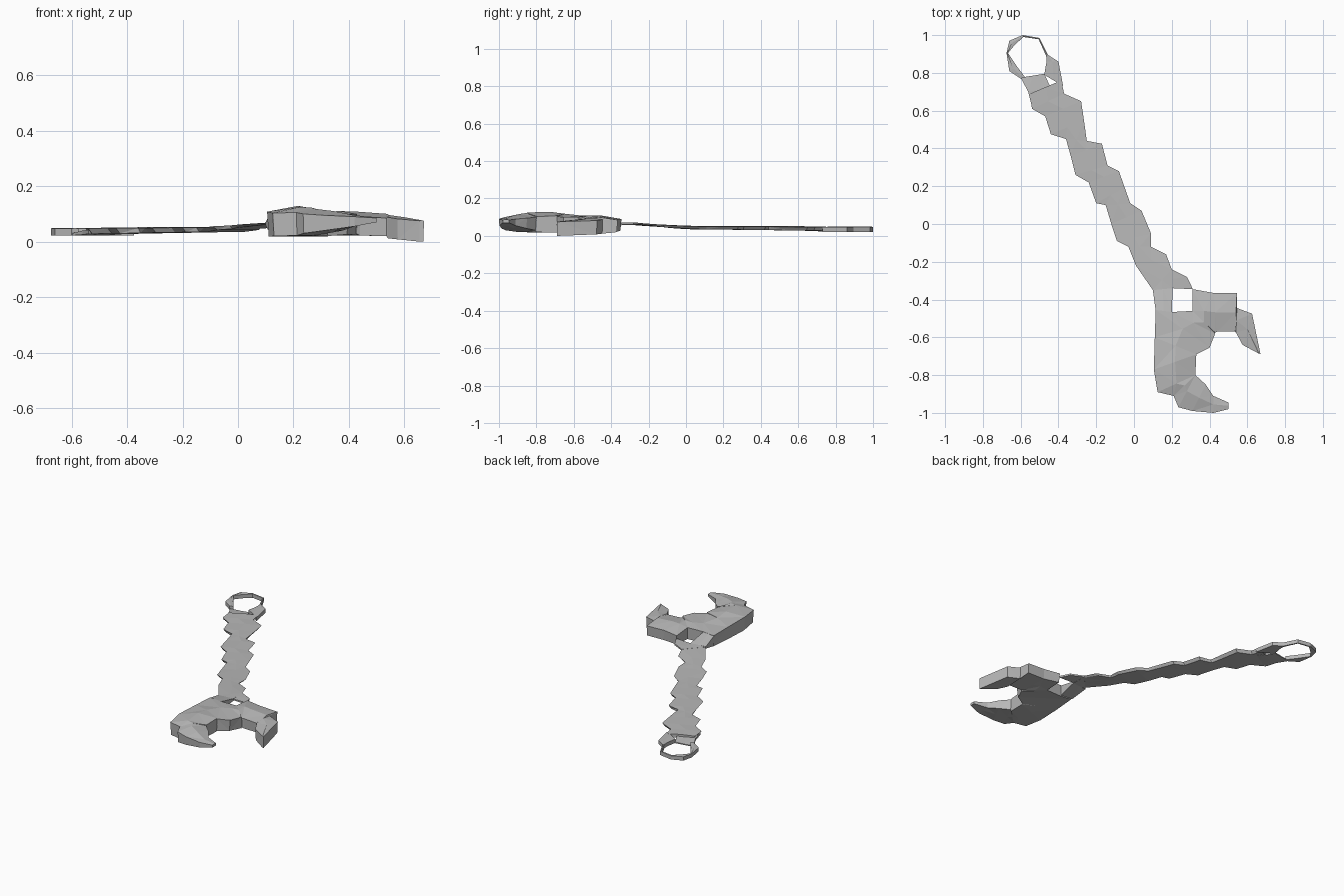
import bpy
import bmesh
from mathutils import Vector

default_cube = bpy.data.objects.get("Cube")
if default_cube:
    bpy.data.objects.remove(default_cube)

# One plain grey for the whole tool
steel = bpy.data.materials.new("plain_grey_steel")
steel.use_nodes = True
grey = (0.48, 0.48, 0.48, 1.0)
steel.diffuse_color = grey
shader = next(n for n in steel.node_tree.nodes if n.type == "BSDF_PRINCIPLED")
shader.inputs["Base Color"].default_value = grey


def cross_section(edge_a, edge_b, bottom, rim, crown, inset):
    """Six-sided section: two rims, a raised crown and a narrower underside."""
    a, b = Vector(edge_a), Vector(edge_b)
    middle = (a + b) / 2
    low_a, low_b = a.lerp(middle, inset), b.lerp(middle, inset)
    return [
        (a.x, a.y, rim), (middle.x, middle.y, crown), (b.x, b.y, rim),
        (low_b.x, low_b.y, bottom), (middle.x, middle.y, bottom),
        (low_a.x, low_a.y, bottom),
    ]


def loft(name, sections, inset=0.0):
    """Bridge a chain of cross sections into one flat-shaded solid."""
    bm = bmesh.new()
    rings = []
    for section in sections:
        points = cross_section(*section, inset)
        rings.append([bm.verts.new(point) for point in points])
    for first, second in zip(rings, rings[1:]):
        for i in range(len(first)):
            j = (i + 1) % len(first)
            bm.faces.new((first[i], first[j], second[j], second[i]))
    bm.faces.new(rings[0])
    bm.faces.new(rings[-1])
    bmesh.ops.remove_doubles(bm, verts=bm.verts, dist=0.0005)
    bmesh.ops.triangulate(bm, faces=bm.faces)
    bmesh.ops.recalc_face_normals(bm, faces=bm.faces)
    mesh = bpy.data.meshes.new(name)
    bm.to_mesh(mesh)
    bm.free()
    mesh.materials.append(steel)
    part = bpy.data.objects.new(name, mesh)
    bpy.context.collection.objects.link(part)
    return part


def handle_heights(edge_a, edge_b):
    """The shaft rises and thins gently from the ring towards the head."""
    y = (edge_a[1] + edge_b[1]) / 2
    if y > 0:
        centre, half = 0.045 - 0.008 * y, 0.009 + 0.004 * y
    else:
        centre, half = 0.045 - 0.07 * y, 0.009 + 0.018 * y
    return centre - half, centre + half * 0.7, centre + half


# Notched shaft, as pairs of right and left edge points
shaft_edges = [
    ((-.55, .69), (-.385, .76)), ((-.54, .61), (-.37, .69)),
    ((-.47, .57), (-.28, .65)), ((-.44, .475), (-.265, .55)),
    ((-.36, .45), (-.25, .44)), ((-.335, .36), (-.17, .425)),
    ((-.31, .26), (-.14, .31)), ((-.24, .22), (-.08, .28)),
    ((-.2, .11), (-.05, .195)), ((-.15, .1), (-.02, .11)),
    ((-.12, 0), (.04, .07)), ((-.09, -.09), (.09, -.05)),
    ((-.03, -.12), (.09, -.12)), ((.01, -.22), (.17, -.16)),
    ((.1, -.35), (.2, -.24)),
]
loft("handle_shaft", [(a, b, *handle_heights(a, b)) for a, b in shaft_edges],
     inset=0.16)

# Hanging ring, as pairs of outer and inner points
ring_edges = [
    ((-.60, .77), (-.575, .775)), ((-.66, .81), (-.62, .835)),
    ((-.675, .905), (-.667, .905)), ((-.66, .97), (-.63, .95)),
    ((-.59, 1), (-.585, .99)), ((-.5, .985), (-.505, .978)),
    ((-.455, .895), (-.465, .89)), ((-.4, .86), (-.463, .86)),
    ((-.375, .73), (-.475, .79)),
]
loft("hanging_ring", [(a, b, .022, .047, .049) for a, b in ring_edges])

# Sunken web between the ring and the shaft
loft("ring_web", [
    ((-.6, .775), (-.475, .795), .022, .03, .028),
    ((-.56, .7), (-.44, .72), .025, .04, .036),
    ((-.54, .62), (-.4, .7), .028, .042, .042),
])

# Forked neck around the square opening
loft("neck_right_branch", [
    ((.1, -.35), (.2, -.24), .06, .069, .07),
    ((.1, -.35), (.205, -.34), .058, .071, .072),
    ((.115, -.46), (.2, -.467), .03, .098, .1),
])
loft("neck_left_branch", [
    ((.2, -.24), (.205, -.34), .06, .069, .07),
    ((.28, -.28), (.312, -.345), .06, .072, .072),
])

# C-shaped head, from the front jaw tip round to the left jaw tip
loft("wrench_head", [
    ((.5, -.98), (.5, -.945), .07, .085, .088),
    ((.42, -1), (.42, -.91), .055, .09, .095),
    ((.31, -.99), (.38, -.85), .04, .095, .11),
    ((.235, -.97), (.325, -.8), .03, .1, .118),
    ((.21, -.91), (.325, -.8), .022, .105, .122),
    ((.125, -.89), (.325, -.8), .02, .103, .125),
    ((.105, -.77), (.33, -.69), .018, .108, .129),
    ((.11, -.6), (.33, -.69), .02, .104, .118),
    ((.115, -.455), (.4, -.655), .026, .1, .108),
    ((.2, -.466), (.43, -.58), .024, .1, .108),
    ((.31, -.46), (.43, -.58), .022, .1, .11),
    ((.31, -.345), (.43, -.575), .028, .09, .11),
    ((.42, -.365), (.44, -.57), .022, .09, .108),
    ((.545, -.365), (.535, -.57), .02, .085, .1),
    ((.545, -.445), (.54, -.575), .012, .088, .096),
    ((.625, -.475), (.575, -.64), .008, .082, .088),
    ((.67, -.69), (.655, -.683), 0, .075, .077),
], inset=0.05)
